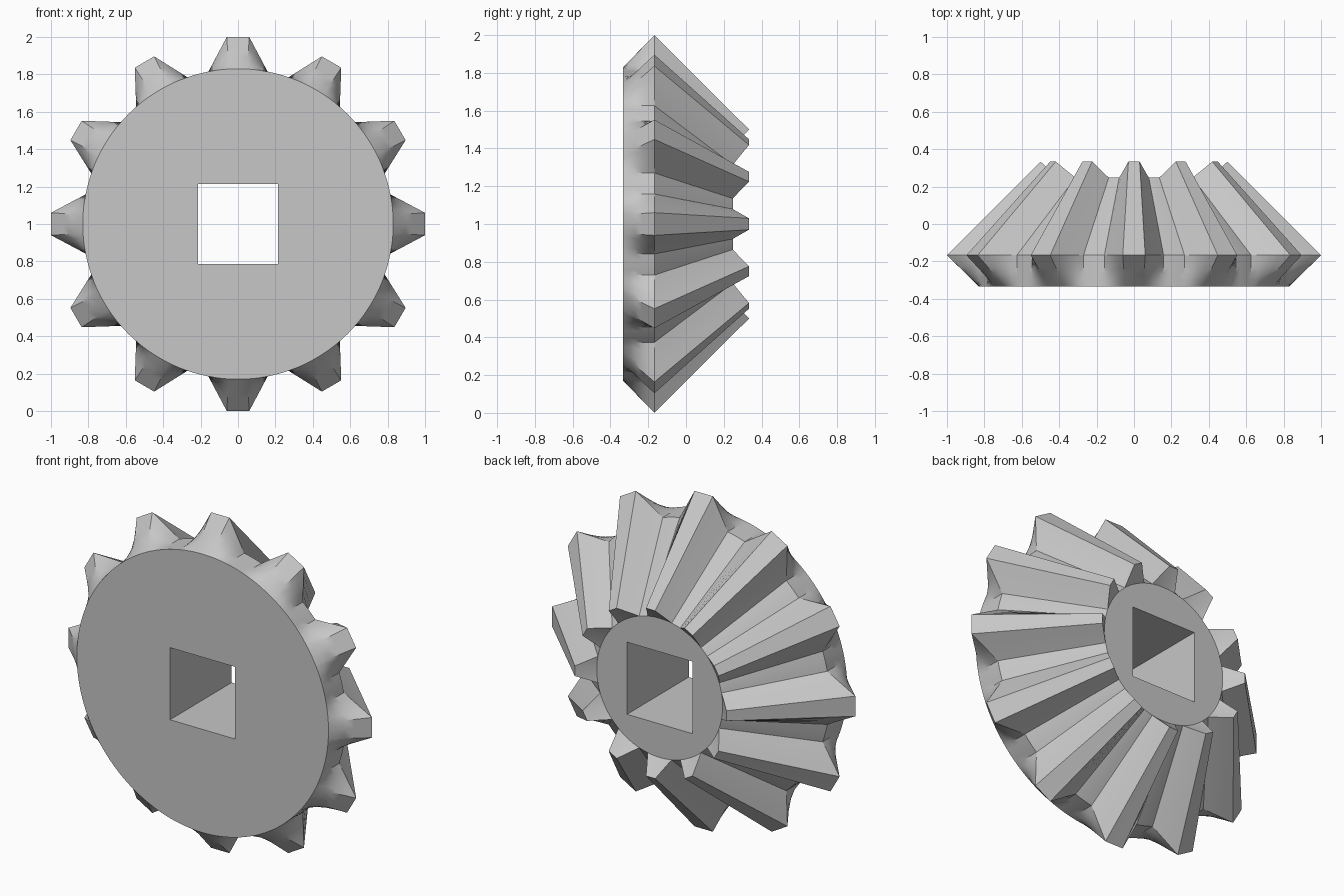
import bpy, bmesh
from math import sin, cos, pi, hypot, atan2, radians
from mathutils import Vector

cube = bpy.data.objects.get("Cube")
if cube:
    bpy.data.objects.remove(cube, do_unlink=True)

TEETH = 12
TIP_R, TIP_HALF = 1.0, 0.06
ROOT_R, ROOT_ANGLE = 0.83, radians(11)
FRONT_Y, RIM_Y = -0.333, -0.167
HOLE = 0.215
FRONT_STEPS = 5

steel = bpy.data.materials.new("plain_grey")
grey = (0.57, 0.57, 0.57, 1)
steel.diffuse_color = grey
steel.use_nodes = True
steel.node_tree.nodes["Principled BSDF"].inputs["Base Color"].default_value = grey


def tooth_profile():
    """One pitch of the tooth outline as (angle, radius), from tooth centre to valley."""
    tip = Vector((TIP_HALF, TIP_R))
    root = Vector((ROOT_R * sin(ROOT_ANGLE), ROOT_R * cos(ROOT_ANGLE)))
    points = [Vector((0, TIP_R))] + [tip.lerp(root, i / 4) for i in range(5)]
    half = [(atan2(p.x, p.y), p.length) for p in points]
    half += [(radians(13), ROOT_R), (pi / TEETH, ROOT_R)]
    mirrored = [(-a, r) for a, r in half[1:-1]]
    return mirrored[::-1] + half


outline = [(a + k * 2 * pi / TEETH, r)
           for k in range(TEETH) for a, r in tooth_profile()]


def ring(bm, place):
    """Add a loop of vertices; place gives (radius, y) for each outline point."""
    verts = []
    for a, r in outline:
        radius, y = place(a, r)
        verts.append(bm.verts.new((radius * sin(a), y, 1 + radius * cos(a))))
    return verts


def square(a):
    return HOLE / max(abs(sin(a)), abs(cos(a)))


bm = bmesh.new()
back_y = RIM_Y + ROOT_R / 2
rings = [ring(bm, lambda a, r: (square(a), FRONT_Y))]

# Front disc edge blending out to the tooth outline
for i in range(FRONT_STEPS + 1):
    t = i / FRONT_STEPS
    rings.append(ring(bm, lambda a, r: (ROOT_R + (r - ROOT_R) * t,
                                        FRONT_Y + (RIM_Y - FRONT_Y) * t)))

# Teeth taper to half size, ending on a cone around a recessed disc
rings.append(ring(bm, lambda a, r: (r / 2, RIM_Y + r / 2)))
rings.append(ring(bm, lambda a, r: (ROOT_R / 2, back_y)))
rings.append(ring(bm, lambda a, r: (square(a), back_y)))

# Skin the loops, closing through the square bore
count = len(outline)
for j, ra in enumerate(rings):
    rb = rings[(j + 1) % len(rings)]
    for i in range(count):
        n = (i + 1) % count
        bm.faces.new((ra[i], ra[n], rb[n], rb[i]))
bmesh.ops.remove_doubles(bm, verts=bm.verts[:], dist=0.0002)
bmesh.ops.recalc_face_normals(bm, faces=bm.faces[:])

mesh = bpy.data.meshes.new("bevel_gear")
bm.to_mesh(mesh)
bm.free()
mesh.materials.append(steel)
gear = bpy.data.objects.new("bevel_gear", mesh)
bpy.context.collection.objects.link(gear)
bpy.ops.object.select_all(action="DESELECT")
gear.select_set(True)
bpy.context.view_layer.objects.active = gear
bpy.ops.object.shade_smooth_by_angle(angle=radians(30))
